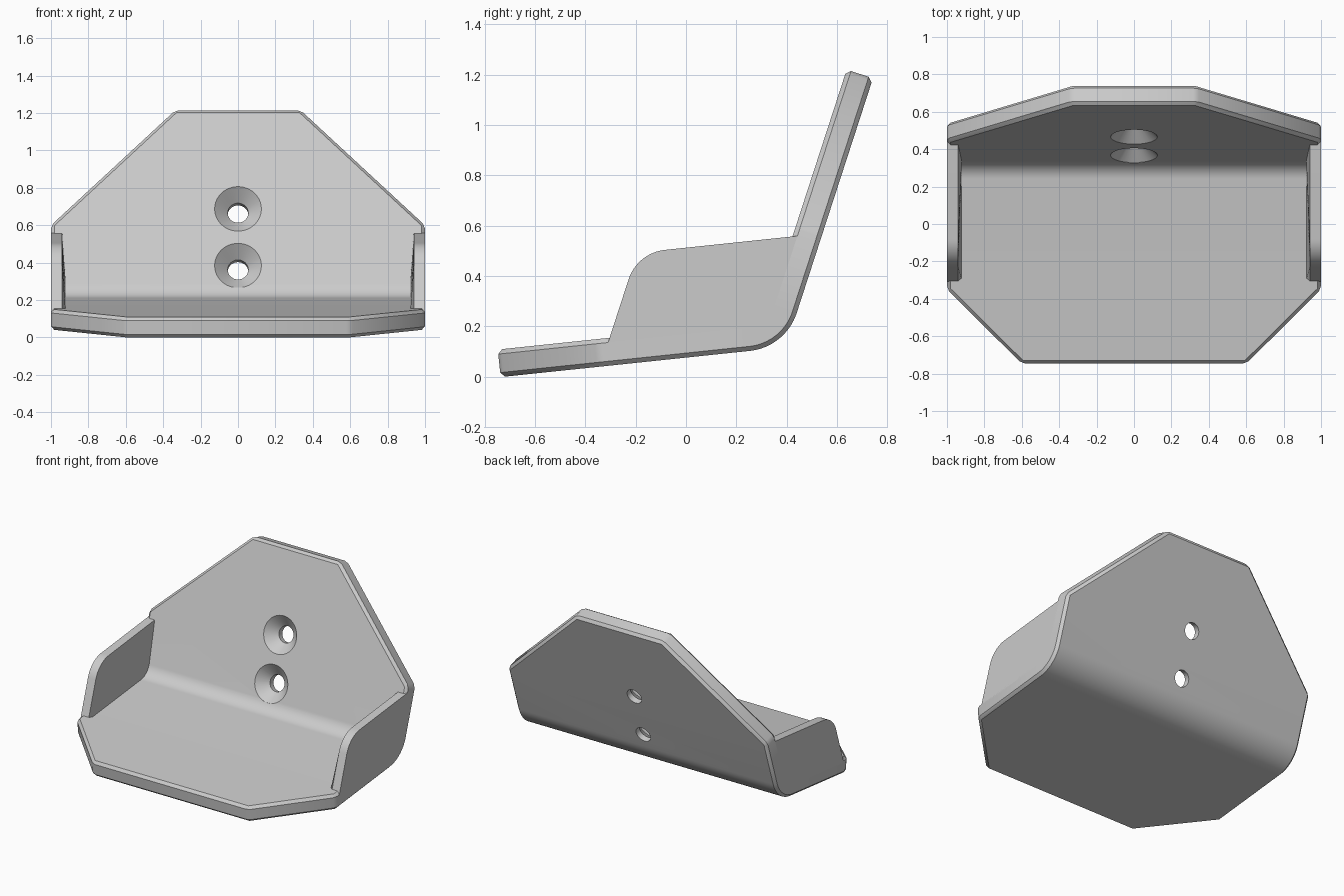
import bpy, bmesh
from math import radians, sin, cos, tan, tau
from mathutils import Vector

if "Cube" in bpy.data.objects:
    bpy.data.objects.remove(bpy.data.objects["Cube"])

FLOOR, BACK = radians(6), radians(72)   # tilt of the two halves of the plate
THICK = 0.11
CHAMFER = 0.018
STEPS = 16
BEND = Vector((0.396, 0.117))           # (y, z) corner where the outer faces meet

grey = bpy.data.materials.new("light_grey")
grey.use_nodes = True
grey.diffuse_color = (0.6, 0.6, 0.6, 1)
grey.node_tree.nodes["Principled BSDF"].inputs["Base Color"].default_value = (0.6, 0.6, 0.6, 1)


def along(a):
    return Vector((cos(a), sin(a)))


def normal(a):
    return Vector((-sin(a), cos(a)))


def arc(corner, a0, a1, radius):
    """Fillet of a corner, as (point, heading) pairs."""
    s = 1 if a1 > a0 else -1
    start = corner - along(a0) * radius * tan(abs(a1 - a0) / 2)
    centre = start + normal(a0) * s * radius
    angles = [a0 + (a1 - a0) * i / STEPS for i in range(STEPS + 1)]
    return [(centre - normal(a) * s * radius, a) for a in angles]


def skin(bm, rings):
    """Join closed rings of points into a capped solid."""
    loops = [[bm.verts.new(p) for p in ring] for ring in rings]
    n = len(loops[0])
    for a, b in zip(loops, loops[1:]):
        for i in range(n):
            j = (i + 1) % n
            bm.faces.new((a[i], a[j], b[j], b[i]))
    bm.faces.new(loops[0][::-1])
    bm.faces.new(loops[-1])
    bmesh.ops.recalc_face_normals(bm, faces=bm.faces[:])


def finish(bm, name):
    mesh = bpy.data.meshes.new(name)
    bm.to_mesh(mesh)
    bm.free()
    mesh.materials.append(grey)
    obj = bpy.data.objects.new(name, mesh)
    bpy.context.collection.objects.link(obj)
    return obj


def activate(obj):
    bpy.ops.object.select_all(action='DESELECT')
    obj.select_set(True)
    bpy.context.view_layer.objects.active = obj


def smooth(obj):
    activate(obj)
    bpy.ops.object.shade_smooth_by_angle(angle=radians(25))


# Bent plate: stations along the outer face, each with a half width
bend = arc(BEND, FLOOR, BACK, 0.22)
front = BEND - along(FLOOR) * 1.139
front_corner = BEND - along(FLOOR) * 0.74
back_corner = BEND + along(BACK) * 0.477
top = BEND + along(BACK) * 1.124
stations = [(front, FLOOR, 0.6), (front_corner, FLOOR, 1)]
stations += [(p, a, 1) for p, a in bend]
stations += [(back_corner, BACK, 1), (top, BACK, 0.335)]

rings = []
for p, a, w in stations:
    q = p + normal(a) * THICK
    rings.append([(-w, *p), (w, *p), (w, *q), (-w, *q)])
bm = bmesh.new()
skin(bm, rings)
rim = [e for e in bm.edges if e.calc_face_angle(0) > 0.25]
bmesh.ops.bevel(bm, geom=rim, offset=CHAMFER, segments=1, affect='EDGES', clamp_overlap=False)
plate = finish(bm, "bent_plate")

# Countersunk screw holes through the back
holes = []
for i, dist in enumerate((0.245, 0.564)):
    centre = BEND + along(BACK) * dist + normal(BACK) * THICK
    rings = []
    for depth, r in ((-0.2, 0.125), (0, 0.125), (0.07, 0.055), (0.25, 0.055)):
        ring = []
        for k in range(48):
            t = tau * k / 48
            yz = centre - normal(BACK) * depth + along(BACK) * r * sin(t)
            ring.append((r * cos(t), *yz))
        rings.append(ring)
    bm = bmesh.new()
    skin(bm, rings)
    cutter = finish(bm, f"hole_cutter_{i + 1}")
    cutter.hide_render = True
    holes.append(cutter)

activate(plate)
for cutter in holes:
    mod = plate.modifiers.new("screw_hole", 'BOOLEAN')
    mod.operation = 'DIFFERENCE'
    mod.solver = 'EXACT'
    mod.object = cutter
    bpy.ops.object.modifier_apply(modifier=mod.name)
for cutter in holes:
    bpy.data.objects.remove(cutter)
smooth(plate)

# Side walls: rounded upper edge joined to a base sunk into the plate
sink = THICK - 0.03
base = [(BEND - along(FLOOR) * 0.69, FLOOR)] + bend + [(BEND + along(BACK) * 0.42, BACK)]
base = [p + normal(a) * sink for p, a in base]
peak = Vector((-0.194, 0.492))
rim = [peak - along(BACK) * 0.39]
rim += [p for p, a in arc(peak, BACK, FLOOR, 0.171)]
rim += [peak + along(FLOOR) * 0.65]

for side, name in ((1, "left_wall"), (-1, "right_wall")):
    rings = []
    for low, high in zip(base, rim):
        rings.append([(side * 0.92, *low), (side * 0.94, *high), (side, *high), (side, *low)])
    bm = bmesh.new()
    skin(bm, rings)
    smooth(finish(bm, name))
